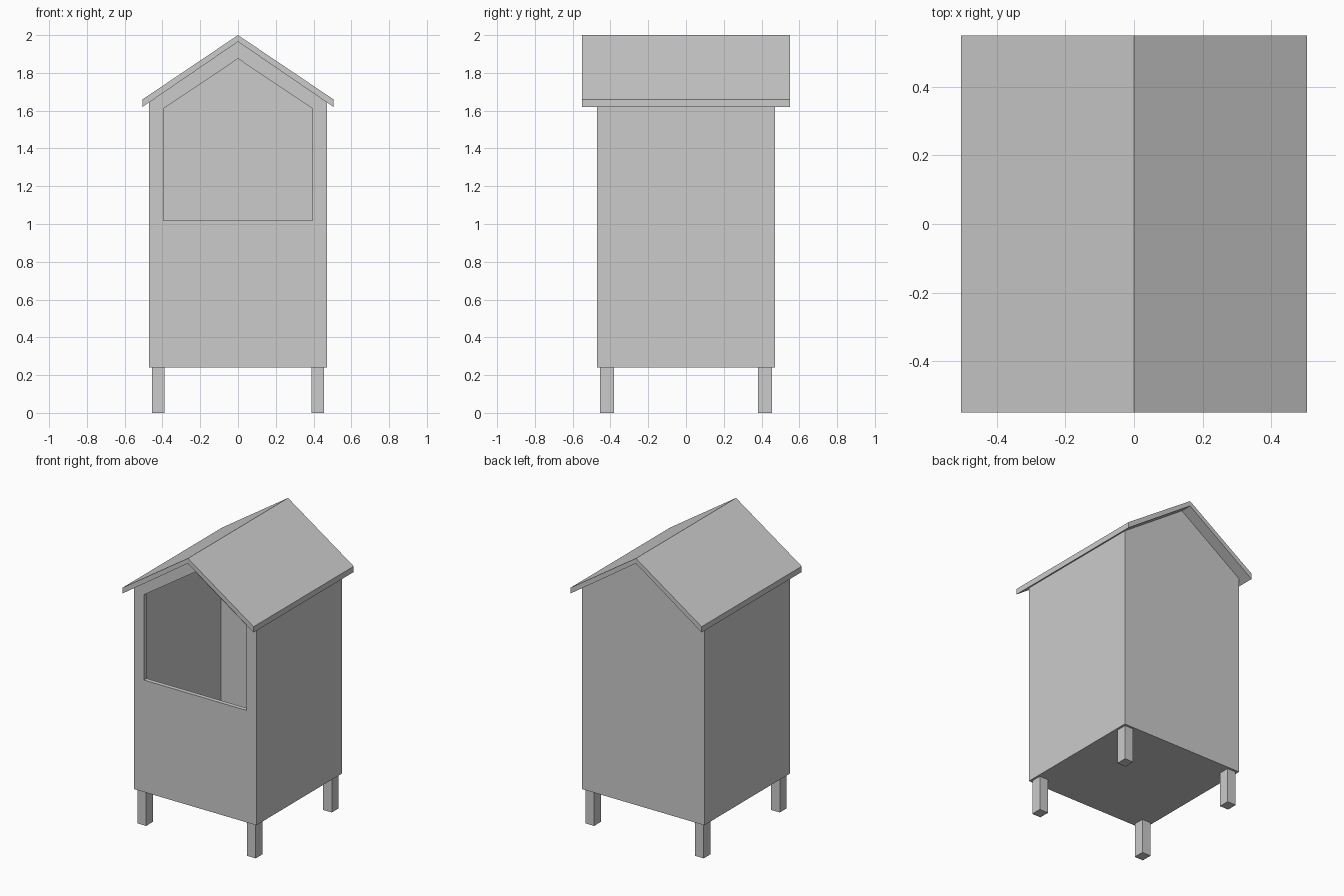
import bpy, bmesh

if "Cube" in bpy.data.objects:
    bpy.data.objects.remove(bpy.data.objects["Cube"])

W, T = 0.47, 0.03            # half width of the body, wall thickness
BASE = 0.24                  # underside of the body
SLOPE = (1.965 - 1.62) / 0.505


def under_roof(x):
    return 1.965 - SLOPE * abs(x)


def prism(name, profile, y0, y1, hole=None):
    """Extrude an xz profile along y, optionally with a matching hole."""
    bm = bmesh.new()
    loops = [profile] + ([hole] if hole else [])
    rings = [[[bm.verts.new((x, y, z)) for x, z in loop] for y in (y0, y1)] for loop in loops]
    n = len(profile)
    for i in range(n):
        j = (i + 1) % n
        for a, b in rings:
            bm.faces.new((a[i], a[j], b[j], b[i]))
        if hole:
            for s in (0, 1):
                o, h = rings[0][s], rings[1][s]
                bm.faces.new((o[i], o[j], h[j], h[i]))
    if not hole:
        for ring in rings[0]:
            bm.faces.new(ring)
    bmesh.ops.recalc_face_normals(bm, faces=bm.faces[:])
    mesh = bpy.data.meshes.new(name)
    bm.to_mesh(mesh)
    bm.free()
    ob = bpy.data.objects.new(name, mesh)
    bpy.context.collection.objects.link(ob)
    return ob


def mirror(ob, x=True, y=False):
    m = ob.modifiers.new("Mirror", 'MIRROR')
    m.use_axis = (x, y, False)


def rect(x0, x1, z0, z1):
    return [(x0, z0), (x1, z0), (x1, z1), (x0, z1)]


# Gabled end walls, the front one with a house-shaped opening
gable = [(-W, BASE), (W, BASE), (W, under_roof(W)), (0, under_roof(0)), (-W, under_roof(W))]
opening = [(-0.395, 1.018), (0.395, 1.018), (0.395, 1.61), (0, 1.875), (-0.395, 1.61)]
prism("front_wall", gable, -W, -W + T, opening)
prism("back_wall", gable, W - T, W)

# Side walls with tops cut to the roof pitch
side = [(W - T, BASE), (W, BASE), (W, under_roof(W)), (W - T, under_roof(W - T))]
mirror(prism("side_walls", side, -W + T, W - T))

# Floor panel
prism("floor", rect(-W + T, W - T, BASE, BASE + T), -W + T, W - T)

# Folded roof slab
prism("roof", [(-0.505, 1.66), (0, 2.0), (0.505, 1.66),
               (0.505, 1.62), (0, 1.965), (-0.505, 1.62)], -0.55, 0.55)

# Four square legs
mirror(prism("legs", rect(0.388, 0.455, 0, BASE), 0.38, 0.447 + 0.008), y=True)
